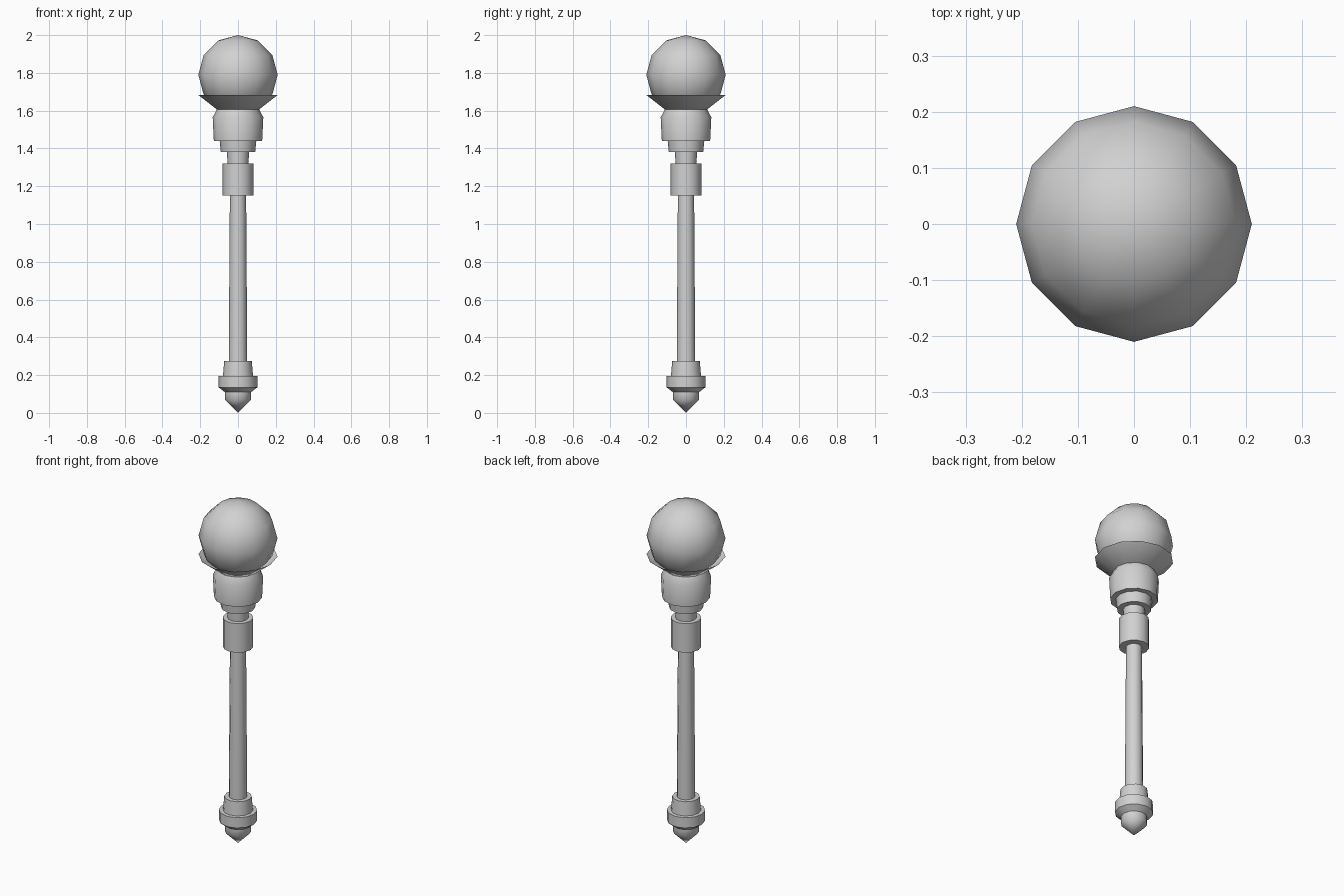
import bpy
import bmesh
import math

SIDES = 12

cube = bpy.data.objects.get("Cube")
if cube:
    bpy.data.objects.remove(cube, do_unlink=True)

# Single plain colour
grey = bpy.data.materials.new("plain grey")
grey.use_nodes = True
colour = (0.64, 0.64, 0.64, 1)
grey.diffuse_color = colour
grey.node_tree.nodes["Principled BSDF"].inputs["Base Color"].default_value = colour


def finish(name, bm, angle=45):
    bmesh.ops.recalc_face_normals(bm, faces=bm.faces)
    mesh = bpy.data.meshes.new(name)
    bm.to_mesh(mesh)
    bm.free()
    mesh.materials.append(grey)
    obj = bpy.data.objects.new(name, mesh)
    bpy.context.collection.objects.link(obj)
    bpy.ops.object.select_all(action="DESELECT")
    obj.select_set(True)
    bpy.context.view_layer.objects.active = obj
    bpy.ops.object.shade_smooth_by_angle(angle=math.radians(angle))
    return obj


def turned(name, profile):
    """Turn a closed part from (radius, height) points; ends are capped."""
    bm = bmesh.new()
    rings = []
    for r, z in profile:
        if r == 0:
            rings.append([bm.verts.new((0, 0, z))] * SIDES)
        else:
            rings.append([bm.verts.new((r * math.cos(math.tau * i / SIDES),
                                        r * math.sin(math.tau * i / SIDES), z))
                          for i in range(SIDES)])
    for low, high in zip(rings, rings[1:]):
        for i in range(SIDES):
            j = (i + 1) % SIDES
            corners = [low[i], low[j], high[j], high[i]]
            bm.faces.new(list(dict.fromkeys(corners)))
    for ring, (r, z) in ((rings[0], profile[0]), (rings[-1], profile[-1])):
        if r:
            bm.faces.new(ring)
    return finish(name, bm)


# Foot: pointed tip, flange and ferrule
turned("pointed_foot", [(0, 0), (0.07, 0.07), (0.07, 0.11),
                        (0.102, 0.135), (0.102, 0.195), (0.06, 0.195)])
turned("lower_ferrule", [(0.08, 0.19), (0.073, 0.275)])

# Shaft with its collar and neck
turned("shaft", [(0.049, 0.27), (0.043, 1.16)])
turned("collar", [(0.081, 1.15), (0.081, 1.32)])
turned("neck", [(0.055, 1.31), (0.059, 1.39)])

# Head: step, shoulder, flared cup and ball
turned("head_step", [(0.091, 1.38), (0.098, 1.45)])
turned("shoulder", [(0.128, 1.44), (0.134, 1.565), (0.11, 1.61)])
turned("flared_cup", [(0.11, 1.605), (0.21, 1.683), (0.105, 1.612)])

ball = bmesh.new()
bmesh.ops.create_uvsphere(ball, u_segments=SIDES, v_segments=6, radius=0.21)
bmesh.ops.translate(ball, verts=ball.verts, vec=(0, 0, 1.79))
finish("ball", ball)
